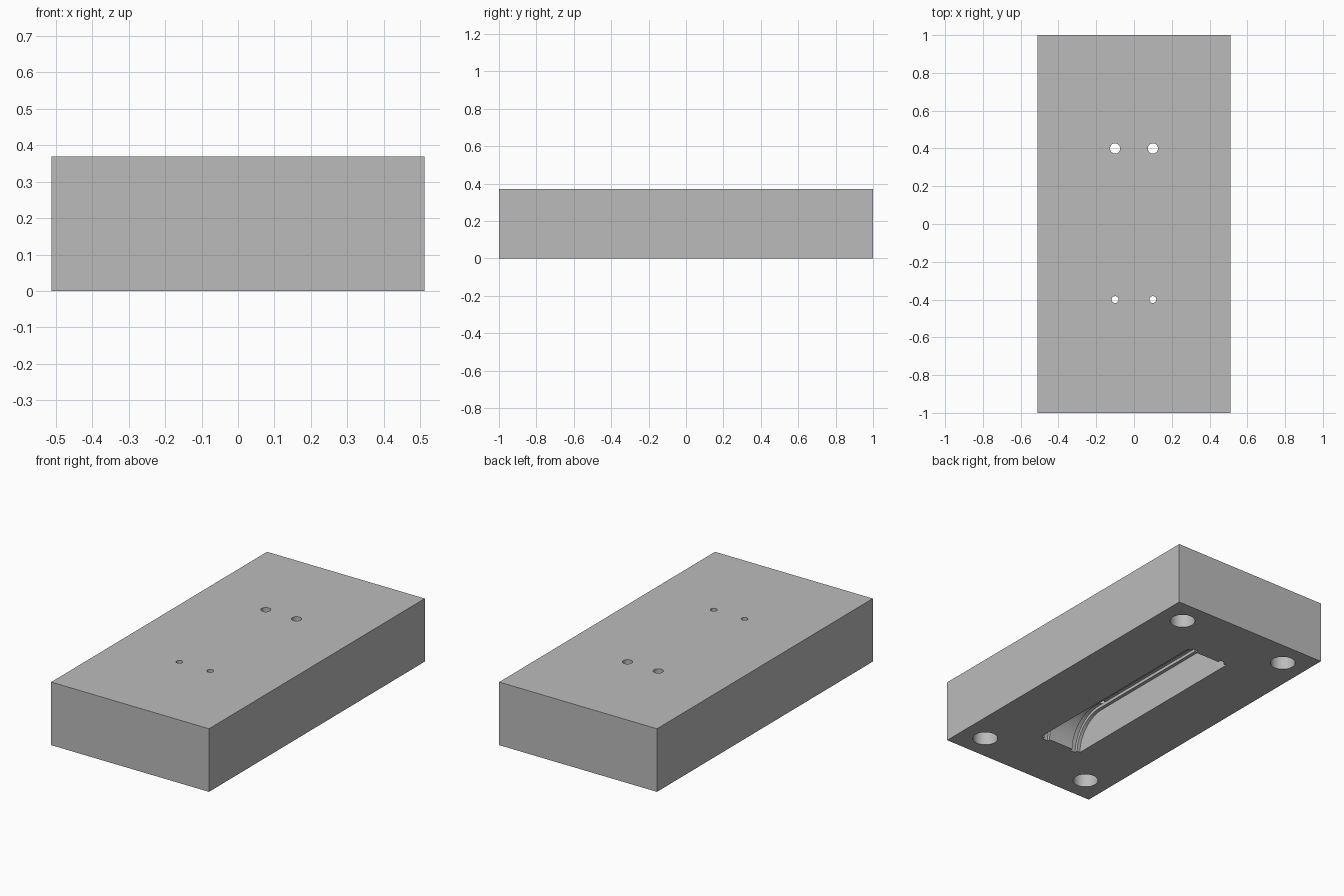
import bpy, bmesh, math
from mathutils import Vector

if "Cube" in bpy.data.objects:
    bpy.data.objects.remove(bpy.data.objects["Cube"])

HALF_X, HALF_Y, HEIGHT = 0.512, 1.0, 0.37

steel = bpy.data.materials.new("plain grey")
steel.use_nodes = True
grey = (0.5, 0.5, 0.5, 1)
steel.diffuse_color = grey
steel.node_tree.nodes["Principled BSDF"].inputs["Base Color"].default_value = grey


def finish(name, bm):
    bmesh.ops.recalc_face_normals(bm, faces=bm.faces)
    mesh = bpy.data.meshes.new(name)
    bm.to_mesh(mesh)
    bm.free()
    obj = bpy.data.objects.new(name, mesh)
    bpy.context.collection.objects.link(obj)
    mesh.materials.append(steel)
    return obj


def arch(name, x, width, radius, straight):
    """Prism along x: flat roof with a quarter-round at each end."""
    steps = 20
    pts = [(straight + radius, -0.1)]
    for i in range(steps + 1):
        a = math.pi / 2 * i / steps
        pts.append((straight + radius * math.cos(a), radius * math.sin(a)))
    pts += [(-y, z) for y, z in reversed(pts)]
    bm = bmesh.new()
    face = bm.faces.new([bm.verts.new((x - width / 2, y, z)) for y, z in pts])
    ext = bmesh.ops.extrude_face_region(bm, geom=[face])["geom"]
    verts = [v for v in ext if isinstance(v, bmesh.types.BMVert)]
    bmesh.ops.translate(bm, verts=verts, vec=(width, 0, 0))
    return finish(name, bm)


def drill(name, x, y, radius, z0, z1):
    bm = bmesh.new()
    bmesh.ops.create_cone(bm, cap_ends=True, segments=40, radius1=radius,
                          radius2=radius, depth=z1 - z0)
    bmesh.ops.translate(bm, verts=bm.verts, vec=Vector((x, y, (z0 + z1) / 2)))
    return finish(name, bm)


# Solid block
bm = bmesh.new()
bmesh.ops.create_cube(bm, size=1)
bmesh.ops.scale(bm, verts=bm.verts, vec=(2 * HALF_X, 2 * HALF_Y, HEIGHT))
bmesh.ops.translate(bm, verts=bm.verts, vec=(0, 0, HEIGHT / 2))
block = finish("block", bm)

# Arched pocket in the underside
cutters = [arch("pocket_cutter", 0, 0.276, 0.19, 0.44)]
for s in (-1, 1):
    # Channel following the arch, with a large and a small port to the top
    cutters.append(arch("channel_cutter", s * 0.1, 0.036, 0.208, 0.44))
    cutters.append(drill("large_port_cutter", s * 0.1, 0.4, 0.027, 0.1, 0.5))
    cutters.append(drill("small_port_cutter", s * 0.1, -0.4, 0.018, 0.1, 0.5))
    # Blind mounting holes in the corners
    for t in (-1, 1):
        cutters.append(drill("mount_hole_cutter", s * 0.362, t * 0.85, 0.069, -0.1, 0.22))

for cutter in cutters:
    cutter.hide_render = True
    cutter.hide_viewport = True
    mod = block.modifiers.new(cutter.name, "BOOLEAN")
    mod.operation = "DIFFERENCE"
    mod.solver = "EXACT"
    mod.object = cutter

# Apply the cuts and remove the tools
bpy.context.view_layer.update()
graph = bpy.context.evaluated_depsgraph_get()
cut_mesh = bpy.data.meshes.new_from_object(block.evaluated_get(graph))
block.modifiers.clear()
block.data = cut_mesh
for cutter in cutters:
    bpy.data.objects.remove(cutter)

bpy.context.view_layer.objects.active = block
block.select_set(True)
bpy.ops.object.shade_smooth_by_angle(angle=math.radians(30))
